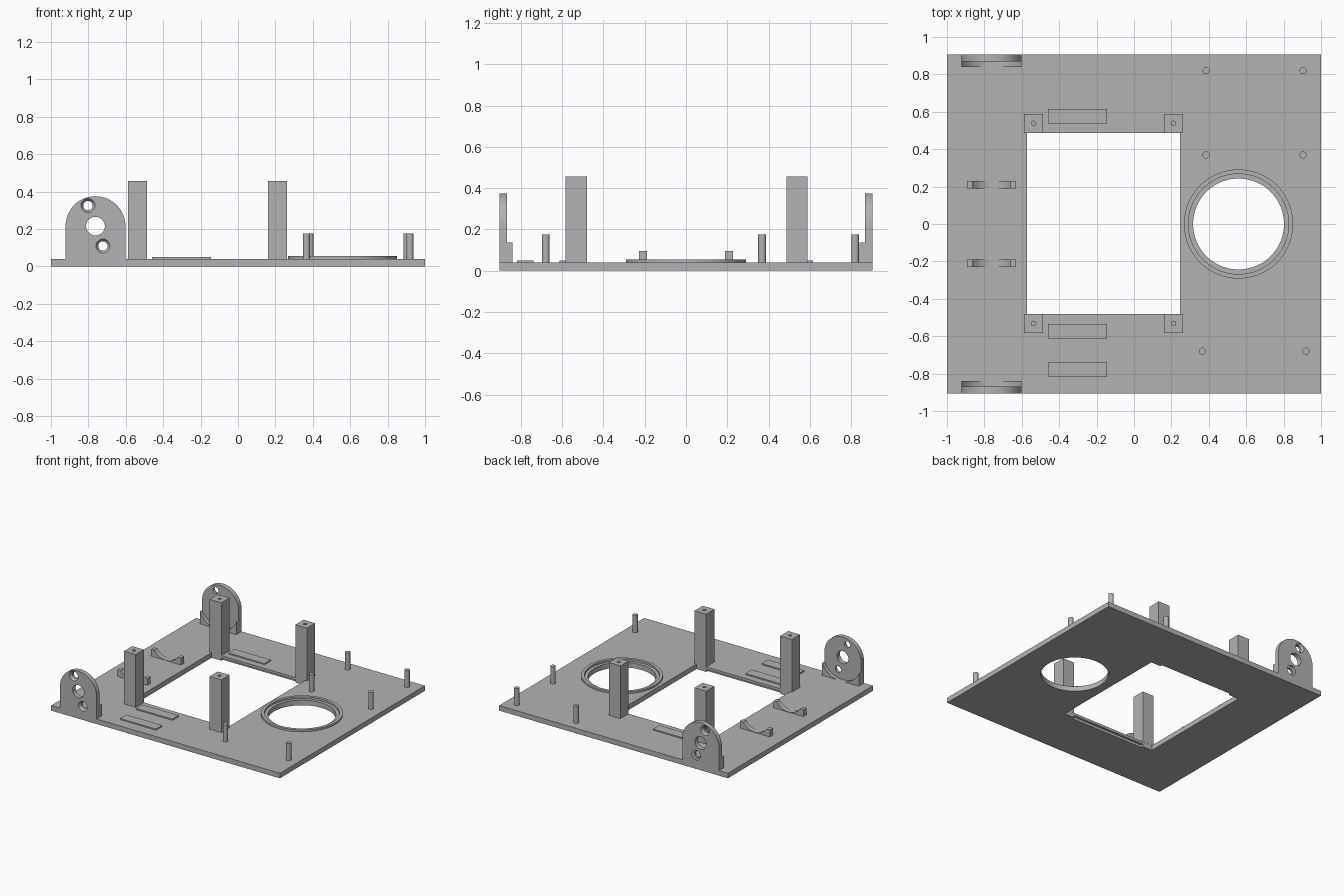
import bpy, bmesh, math
from mathutils import Matrix, Vector

if "Cube" in bpy.data.objects:
    bpy.data.objects.remove(bpy.data.objects["Cube"], do_unlink=True)

GREY = (0.45, 0.45, 0.45, 1)
mat = bpy.data.materials.new("plain grey")
mat.use_nodes = True
mat.diffuse_color = GREY
mat.node_tree.nodes["Principled BSDF"].inputs["Base Color"].default_value = GREY

T = 0.04  # plate thickness


def add(name, bm):
    bmesh.ops.recalc_face_normals(bm, faces=bm.faces)
    me = bpy.data.meshes.new(name)
    bm.to_mesh(me)
    bm.free()
    me.materials.append(mat)
    ob = bpy.data.objects.new(name, me)
    bpy.context.collection.objects.link(ob)
    return ob


def box(name, x, y, z):
    bm = bmesh.new()
    lo, hi = Vector((x[0], y[0], z[0])), Vector((x[1], y[1], z[1]))
    m = Matrix.Translation((lo + hi) / 2) @ Matrix.Diagonal((*(hi - lo), 1))
    bmesh.ops.create_cube(bm, size=1, matrix=m)
    return add(name, bm)


def cyl(name, centre, r, depth, axis="Z", r2=None, n=48):
    bm = bmesh.new()
    m = Matrix.Translation(centre)
    if axis == "Y":
        m = m @ Matrix.Rotation(math.pi / 2, 4, "X")
    bmesh.ops.create_cone(bm, cap_ends=True, segments=n, radius1=r,
                          radius2=r if r2 is None else r2, depth=depth, matrix=m)
    return add(name, bm)


def extrude_xz(name, pts, y0, y1):
    bm = bmesh.new()
    face = bm.faces.new([bm.verts.new((x, y0, z)) for x, z in pts])
    res = bmesh.ops.extrude_face_region(bm, geom=[face])
    verts = [g for g in res["geom"] if isinstance(g, bmesh.types.BMVert)]
    bmesh.ops.translate(bm, verts=verts, vec=(0, y1 - y0, 0))
    return add(name, bm)


def cut(ob, *cutters):
    for c in cutters:
        mod = ob.modifiers.new("cut", "BOOLEAN")
        mod.operation, mod.solver, mod.object = "DIFFERENCE", "EXACT", c
        bpy.context.view_layer.objects.active = ob
        bpy.ops.object.modifier_apply(modifier=mod.name)
        bpy.data.objects.remove(c, do_unlink=True)
    return ob


def smooth(ob):
    bpy.ops.object.select_all(action="DESELECT")
    ob.select_set(True)
    bpy.context.view_layer.objects.active = ob
    bpy.ops.object.shade_smooth_by_angle(angle=math.radians(30))


# Base plate with window, round opening and shallow rebates under the window edges
HX = 0.559
plate = box("base_plate", (-1, 1), (-0.905, 0.905), (0, T))
cut(plate,
    box("cutter", (-0.572, 0.246), (-0.482, 0.487), (-0.1, 0.1)),
    cyl("cutter", (HX, 0, 0), 0.243, 0.3, n=80),
    box("cutter", (-0.487, 0.16), (-0.5, 0.505), (-0.1, 0.02)))
smooth(plate)

# Raised rim around the round opening
rim = cyl("opening_rim", (HX, 0, 0.0475), 0.292, 0.015, n=80)
cut(rim, cyl("cutter", (HX, 0, 0), 0.268, 0.3, n=80))
smooth(rim)

# Corner posts with screw holes
for side, x in (("right", -0.537), ("left", 0.211)):
    for end, y in (("front", -0.532), ("back", 0.538)):
        post = box(f"{end}_{side}_post", (x - 0.051, x + 0.051),
                   (y - 0.051, y + 0.051), (T, 0.457))
        cut(post, cyl("cutter", (x, y, 0.45), 0.012, 0.2, n=20))
        smooth(post)

# Slim round pegs
pegs = [(0.385, 0.82), (0.904, 0.82), (0.385, 0.369),
        (0.904, 0.369), (0.366, -0.68), (0.92, -0.68)]
for i, (x, y) in enumerate(pegs):
    smooth(cyl(f"peg_{i + 1}", (x, y, (T + 0.175) / 2), 0.019, 0.175 - T, n=24))

# Low rectangular pads
for i, y in enumerate((0.576, -0.574, -0.779)):
    box(f"pad_{i + 1}", (-0.46, -0.144), (y - 0.039, y + 0.039), (T, 0.05))

# Arched end brackets, each with a cradle block on the inner side
BX, BZ, BR = -0.762, 0.215, 0.16
arch = [(BX - BR, T), (BX + BR, T)]
arch += [(BX + BR * math.cos(a), BZ + BR * math.sin(a))
         for a in (math.pi * i / 32 for i in range(33))]
for end, s in (("front", -1), ("back", 1)):
    bracket = extrude_xz(f"{end}_bracket", arch, s * 0.905, s * 0.868)
    cut(bracket, cyl("cutter", (BX, s * 0.9, BZ), 0.05, 0.3, "Y"))
    for dx, dz in ((-0.04, 0.11), (0.04, -0.106)):
        x, z = BX + dx, BZ + dz
        # The countersink widens towards the outer face
        radii = (0.025, 0.039) if s < 0 else (0.039, 0.025)
        cut(bracket,
            cyl("cutter", (x, s * 0.9, z), 0.025, 0.3, "Y", n=32),
            cyl("cutter", (x, s * 0.897, z), radii[0], 0.02, "Y", radii[1], n=32))
    smooth(bracket)
    cradle = box(f"{end}_bracket_cradle", (BX - BR, BX + BR),
                 sorted((s * 0.84, s * 0.868)), (T, 0.145))
    cut(cradle, cyl("cutter", (BX, s * 0.85, BZ), 0.178, 0.3, "Y", n=80))
    smooth(cradle)

# Concave saddles between the brackets
for end, s in (("front", -1), ("back", 1)):
    saddle = box(f"{end}_saddle", (BX - 0.131, BX + 0.131),
                 sorted((s * 0.19, s * 0.229)), (T, 0.095))
    cut(saddle, cyl("cutter", (BX, s * 0.21, 0.168), 0.126, 0.3, "Y", n=64))
    smooth(saddle)
